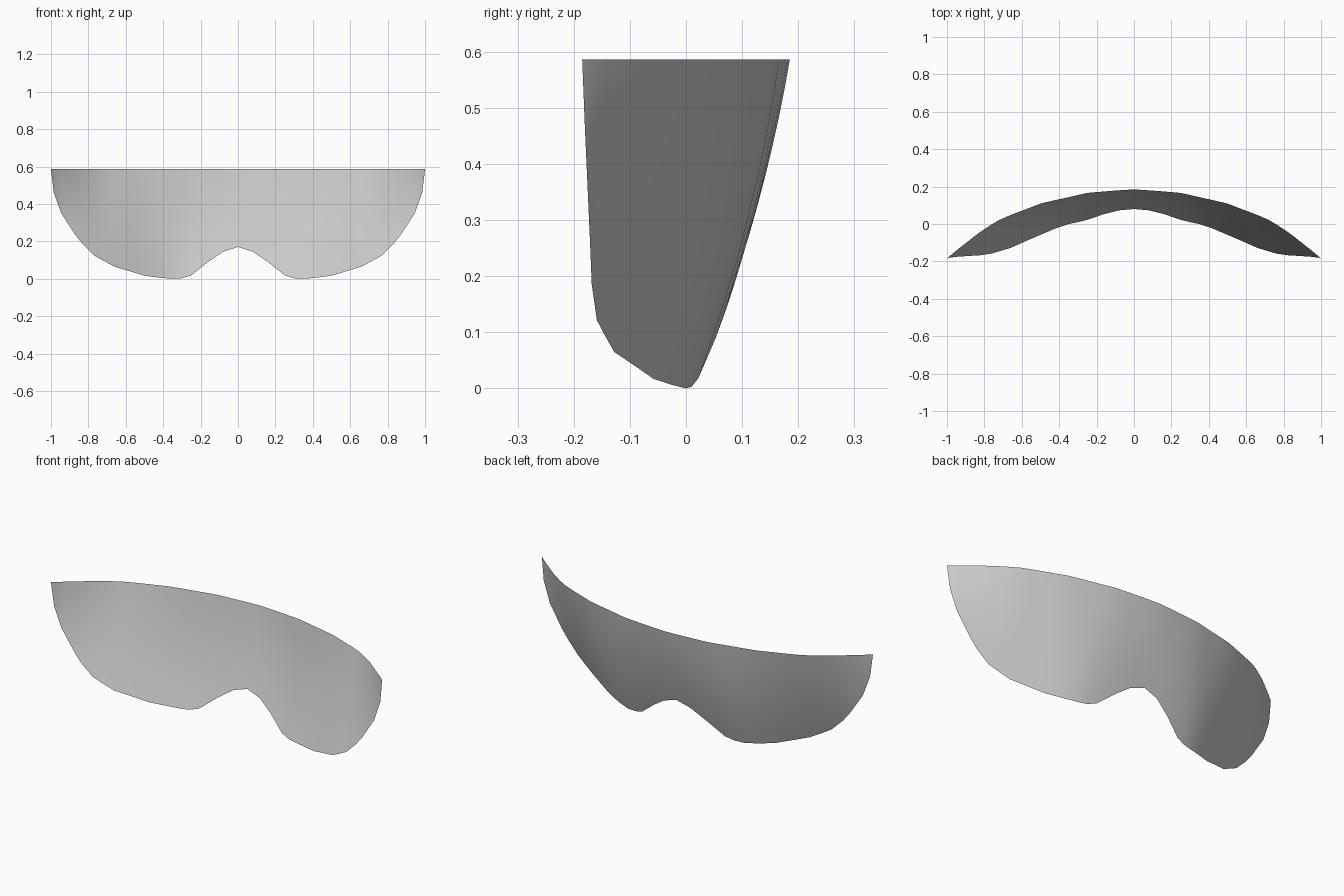
import bpy, bmesh

TOP_Z = 0.586
ROWS = 8

# Half of the visor: x, top edge y, bottom edge y, bottom edge z
PROFILE = [
    (0.00, 0.185, 0.080, 0.170),
    (0.08, 0.180, 0.073, 0.145),
    (0.16, 0.174, 0.053, 0.090),
    (0.25, 0.166, 0.022, 0.018),
    (0.30, 0.155, 0.010, 0.003),
    (0.35, 0.143, 0.000, 0.000),
    (0.42, 0.128, -0.024, 0.006),
    (0.50, 0.109, -0.058, 0.017),
    (0.57, 0.082, -0.088, 0.038),
    (0.66, 0.048, -0.128, 0.065),
    (0.72, 0.022, -0.146, 0.097),
    (0.765, -0.005, -0.159, 0.122),
    (0.83, -0.048, -0.168, 0.185),
    (0.87, -0.079, -0.170, 0.235),
    (0.945, -0.138, -0.175, 0.350),
    (0.985, -0.171, -0.180, 0.460),
    (1.00, -0.185, -0.185, TOP_Z),
]

# Visor sheet: columns run from the shaped lower edge up to the level brow
bm = bmesh.new()
columns = []
for x, yt, yb, zb in PROFILE:
    h = TOP_Z - zb
    col = []
    for i in range(ROWS + 1):
        t = i / ROWS
        bulge = 0.05 * h * h * 4 * t * (1 - t)
        col.append(bm.verts.new((x, yb + (yt - yb) * t + bulge, zb + h * t)))
    columns.append(col)
for a, b in zip(columns, columns[1:]):
    for i in range(ROWS):
        bm.faces.new((a[i], a[i + 1], b[i + 1], b[i]))

# Close the outer corner to a point
bmesh.ops.remove_doubles(bm, verts=bm.verts, dist=0.0005)
for f in bm.faces:
    f.normal_update()
    f.smooth = True
    if f.normal.y < 0:
        f.normal_flip()

mesh = bpy.data.meshes.new("visor_lens")
bm.to_mesh(mesh)
bm.free()
visor = bpy.data.objects.new("visor_lens", mesh)
bpy.context.collection.objects.link(visor)

# Mirror to the other half
mirror = visor.modifiers.new("mirror", 'MIRROR')
mirror.use_axis[0] = True
mirror.use_clip = True
mirror.merge_threshold = 0.001
